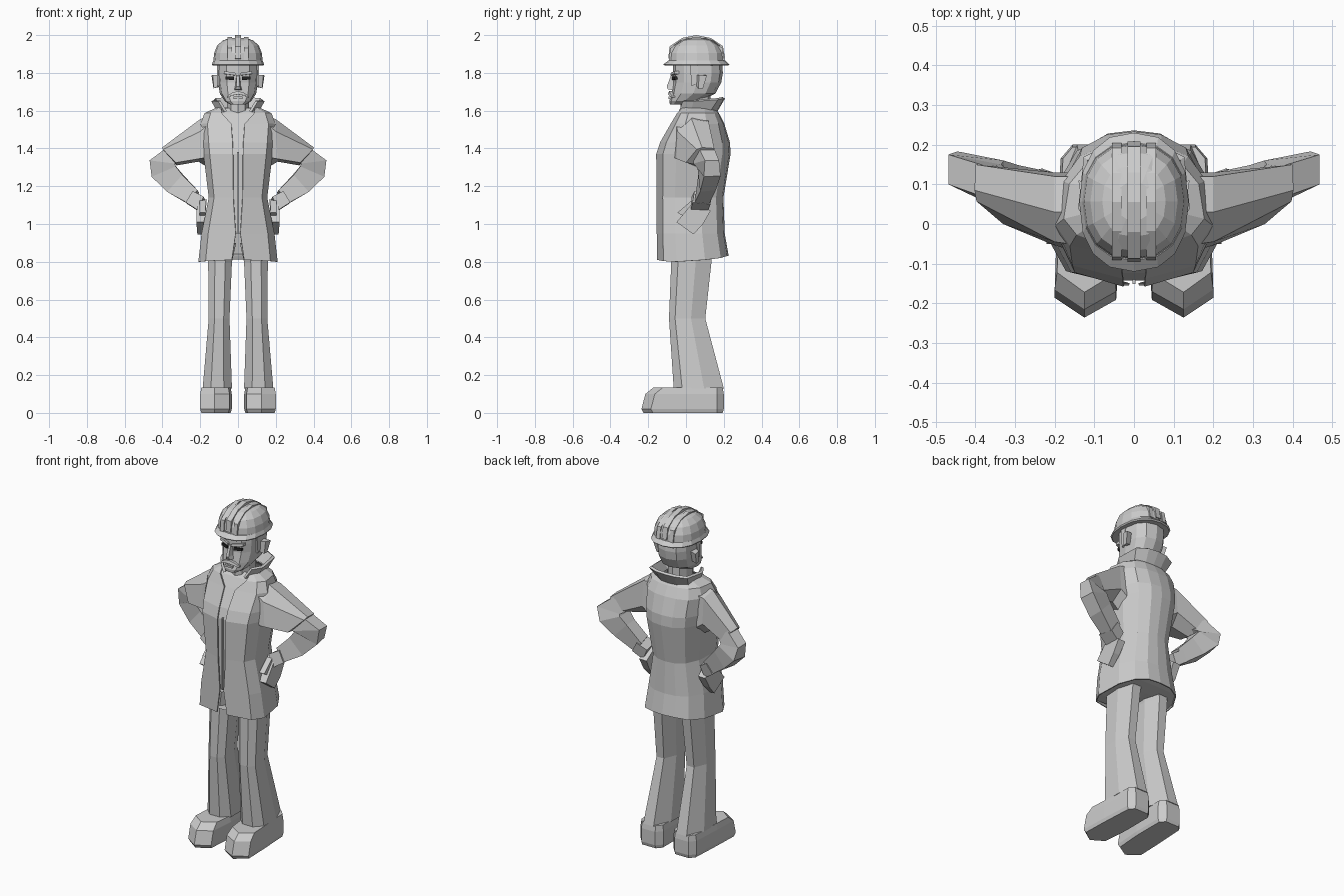
import bpy, bmesh, math


def loft(name, rings, closed=True, caps=True, mirror=False, thick=0):
    """Skin a list of equal-length point rings."""
    bm = bmesh.new()
    vs = [[bm.verts.new(p) for p in r] for r in rings]
    n = len(rings[0])
    for a, b in zip(vs, vs[1:]):
        for i in range(n if closed else n - 1):
            j = (i + 1) % n
            bm.faces.new((a[i], a[j], b[j], b[i]))
    if caps and closed:
        bm.faces.new(vs[0][::-1])
        bm.faces.new(vs[-1])
    bmesh.ops.recalc_face_normals(bm, faces=bm.faces)
    me = bpy.data.meshes.new(name)
    bm.to_mesh(me)
    bm.free()
    ob = bpy.data.objects.new(name, me)
    bpy.context.collection.objects.link(ob)
    if mirror:
        m = ob.modifiers.new("mirror", 'MIRROR')
        m.use_clip = True
    if thick:
        s = ob.modifiers.new("thickness", 'SOLIDIFY')
        s.thickness = thick
        s.offset = 0
    return ob


def prism(name, yz, x0, x1, mirror=False):
    return loft(name, [[(x, y, z) for y, z in yz] for x in (x0, x1)], mirror=mirror)


def box(name, x0, x1, y0, y1, z0, z1, mirror=False):
    return prism(name, [(y0, z0), (y1, z0), (y1, z1), (y0, z1)], x0, x1, mirror)


def oct_ring(z, x0, x1, y0, y1, k=0.28):
    dx, dy = (x1 - x0) * k, (y1 - y0) * k
    return [(x0 + dx, y0, z), (x1 - dx, y0, z), (x1, y0 + .6 * dy, z), (x1, y1 - 1.4 * dy, z),
            (x1 - dx, y1, z), (x0 + dx, y1, z), (x0, y1 - 1.4 * dy, z), (x0, y0 + .6 * dy, z)]


def oval(z, w, f, b, n=16, p=0.85):
    c, h = (f + b) / 2, (b - f) / 2
    out = []
    for i in range(n):
        t = 2 * math.pi * i / n
        s, k = math.sin(t), math.cos(t)
        out.append((w * math.copysign(abs(s) ** p, s), c - h * math.copysign(abs(k) ** p, k), z))
    return out


# Shoes: pointed-front outline, toe pulled back toward the top
def shoe_ring(z, toe, g=0):
    return [(.045 + g, toe + .045, z), (.125, toe, z), (.2 - g, toe + .05, z), (.195 - g, -.02, z),
            (.185 - g, .165, z), (.155, .2 - g, z), (.065, .2 - g, z), (.033 + g, .165, z), (.033 + g, -.02, z)]


loft("shoe", [shoe_ring(0, -.225, .006), shoe_ring(.02, -.236), shoe_ring(.1, -.215),
              shoe_ring(.135, -.172, .006)], mirror=True)

# Trousers
loft("trouser_leg", [oct_ring(.13, .032, .187, -.065, .2), oct_ring(.5, .045, .155, -.09, .102),
                     oct_ring(.8, .032, .158, -.078, .135), oct_ring(.9, .01, .155, -.085, .14)],
     mirror=True)

# Jacket rows: z, half width, front y, back y, front opening half width
rows = [(.81, .207, -.15, .223, .032), (.95, .19, -.152, .202, .012), (1.14, .152, -.152, .195, .024),
        (1.37, .18, -.155, .233, .026), (1.43, .187, -.135, .230, .028), (1.53, .195, -.078, .20, .035),
        (1.585, .175, -.045, .172, .085), (1.615, .11, -.015, .15, .09)]


def jacket_row(z, w, f, b, e):
    d = b - f
    lift = .02 if z < .9 else 0
    return [(e, f, z), (max(.82 * w, e + .01), f + .09 * d, z - lift / 3), (w, f + .27 * d, z - lift / 2),
            (.92 * w, b - .33 * d, z), (.69 * w, b - .11 * d, z + lift / 2),
            (.36 * w, b - .02 * d, z + lift), (0, b, z + lift)]


loft("jacket", [jacket_row(*r) for r in rows], closed=False, mirror=True, thick=.006)
hem = jacket_row(*rows[0])[1:-1]
loft("jacket_underside", [[(x * .98, y, z + .008) for x, y, z in hem], [(0, y, z + .012) for x, y, z in hem]],
     closed=False, mirror=True)
loft("front_placket", [[(0, f + .012, z), (e + .006, f + .012, z)] for z, w, f, b, e in rows[1:]],
     closed=False, mirror=True)
box("placket_seam", -.004, .004, -.151, -.13, .95, 1.38)

# Stand-up collar
loft("collar", [[(.065, -.035, 1.595), (.105, .03, 1.6), (.1, .125, 1.6), (.05, .155, 1.6), (0, .16, 1.6)],
                [(.098, -.015, 1.65), (.134, .04, 1.652), (.122, .165, 1.662), (.06, .195, 1.667), (0, .2, 1.668)]],
     closed=False, mirror=True, thick=.015)

# Sleeves and forearms
loft("sleeve", [
    [(.15, .03, 1.575), (.165, -.05, 1.52), (.18, -.06, 1.35), (.16, .06, 1.3), (.16, .13, 1.36), (.15, .12, 1.55)],
    [(.20, .03, 1.555), (.2, -.045, 1.49), (.21, -.05, 1.345), (.21, .07, 1.33), (.2, .13, 1.39), (.2, .12, 1.54)],
    [(.402, .085, 1.405), (.397, .057, 1.395), (.33, .0, 1.325), (.325, .07, 1.31), (.34, .14, 1.325),
     (.4, .15, 1.4)]], mirror=True)
loft("forearm", [
    [(.37, .065, 1.41), (.37, .145, 1.41), (.31, .13, 1.325), (.31, .025, 1.335)],
    [(.468, .1, 1.337), (.468, .175, 1.335), (.335, .15, 1.315), (.335, .04, 1.32)],
    [(.457, .095, 1.25), (.445, .183, 1.255), (.328, .16, 1.305), (.33, .06, 1.305)],
    [(.375, .075, 1.17), (.365, .158, 1.18), (.29, .148, 1.26), (.295, .065, 1.26)],
    [(.265, .045, 1.11), (.255, .12, 1.10), (.205, .13, 1.165), (.215, .055, 1.18)]], mirror=True)
loft("glove_cuff", [
    [(.277, .035, 1.115), (.267, .13, 1.105), (.232, .14, 1.165), (.24, .045, 1.175)],
    [(.215, .025, 1.075), (.205, .115, 1.065), (.175, .12, 1.13), (.182, .03, 1.145)]], mirror=True)

# Hands resting on the hips, thumbs forward
hand = [(.05, 1.13), (.0, 1.07), (-.05, 1.01), (.04, .945), (.09, 1.0), (.13, 1.07)]
loft("hand", [[(.168 + (1.1 - z) * .1, y, z) for y, z in hand],
              [(.222 - abs(1.03 - z) * .08, y, z) for y, z in hand]], mirror=True)
prism("thumb", [(-.045, 1.06), (-.02, 1.045), (.05, 1.085), (.03, 1.125)], .172, .205, True)

# Head and neck
loft("neck", [oval(1.57, .06, -.03, .13, 10), oval(1.69, .06, -.03, .13, 10)])
loft("head", [oval(*r, n=12) for r in [
    (1.632, .04, -.085, -.01), (1.65, .07, -.088, .07), (1.69, .096, -.078, .155),
    (1.75, .106, -.068, .187), (1.8, .109, -.07, .195), (1.87, .107, -.07, .19)]])
loft("nose", [[(-.024, -.055, 1.708), (.024, -.055, 1.708), (.013, -.096, 1.712), (-.013, -.096, 1.712)],
              [(-.016, -.055, 1.735), (.016, -.055, 1.735), (.009, -.102, 1.728), (-.009, -.102, 1.728)],
              [(-.009, -.055, 1.79), (.009, -.055, 1.79), (.006, -.078, 1.79), (-.006, -.078, 1.79)]])
loft("moustache", [[(0, -.06, 1.685), (0, -.095, 1.686), (0, -.09, 1.704), (0, -.06, 1.704)],
                   [(.03, -.05, 1.68), (.03, -.09, 1.681), (.03, -.086, 1.696), (.03, -.05, 1.696)],
                   [(.058, -.03, 1.668), (.058, -.078, 1.67), (.058, -.074, 1.678), (.058, -.03, 1.678)]],
     mirror=True)
box("lower_lip", -.024, .024, -.092, -.06, 1.662, 1.674)
loft("eyebrow", [[(.012, -.06, 1.785), (.012, -.083, 1.787), (.012, -.08, 1.8), (.012, -.06, 1.8)],
                 [(.075, -.03, 1.793), (.075, -.062, 1.795), (.075, -.06, 1.81), (.075, -.03, 1.81)]], mirror=True)
eye = loft("eye", [[(.022, -.05, 1.762), (.022, -.073, 1.762), (.022, -.073, 1.78), (.022, -.05, 1.78)],
                   [(.066, -.03, 1.765), (.066, -.06, 1.765), (.066, -.06, 1.78), (.066, -.03, 1.78)]], mirror=True)
dark = bpy.data.materials.new("dark_eye")
dark.diffuse_color = (.02, .02, .02, 1)
eye.data.materials.append(dark)
loft("ear", [[(.1, .055, 1.73), (.1, .085, 1.725), (.1, .1, 1.79), (.1, .055, 1.79)],
             [(.128, .065, 1.718), (.13, .09, 1.718), (.14, .11, 1.785), (.134, .07, 1.79)]], mirror=True)
prism("sideburn", [(.02, 1.85), (.06, 1.85), (.052, 1.74), (.03, 1.73)], .095, .111, True)

# Hard hat: brim, dome and raised ribs
loft("hat_brim", [oval(1.838, .134, -.112, .222), oval(1.845, .138, -.12, .23), oval(1.866, .13, -.092, .206)])
loft("hat_dome", [oval(*r) for r in [(1.85, .132, -.09, .204), (1.905, .126, -.086, .2),
                                     (1.945, .11, -.068, .181), (1.972, .08, -.032, .147),
                                     (1.984, .045, .01, .105)]])
crest = [(-.094, 1.875), (-.087, 1.94), (-.02, 1.985), (.055, 2.0), (.13, 1.985), (.195, 1.942), (.208, 1.875)]
prism("hat_centre_rib", crest + [(.055, 1.87)], -.016, .016)
prism("hat_side_rib", [(.056 + (y - .056) * .975, z - .009) for y, z in crest] + [(.055, 1.86)], .032, .056, True)
